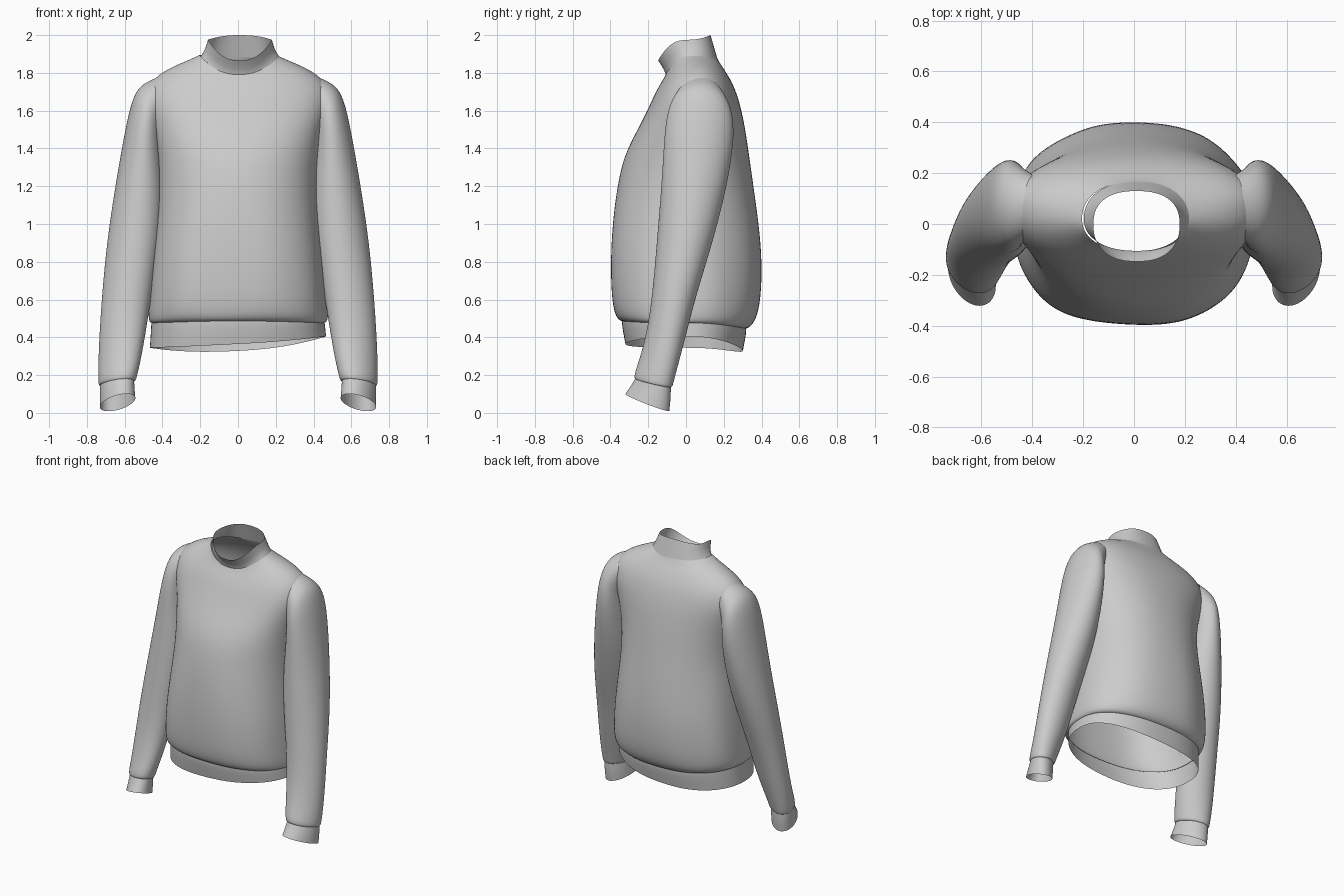
import bpy, bmesh, math

fabric = bpy.data.materials.new("light grey fabric")
fabric.diffuse_color = (0.6, 0.6, 0.6, 1)
SEG = 40


def power(v, e):
    return math.copysign(abs(v) ** e, v)


def loft(name, rings):
    """Skin a list of closed rings into an open, smooth cloth tube."""
    bm = bmesh.new()
    rows = [[bm.verts.new(p) for p in ring] for ring in rings]
    for low, high in zip(rows, rows[1:]):
        for i in range(SEG):
            j = (i + 1) % SEG
            bm.faces.new((low[i], low[j], high[j], high[i]))
    bmesh.ops.recalc_face_normals(bm, faces=bm.faces)
    mesh = bpy.data.meshes.new(name)
    bm.to_mesh(mesh)
    bm.free()
    mesh.materials.append(fabric)
    obj = bpy.data.objects.new(name, mesh)
    bpy.context.collection.objects.link(obj)
    obj.modifiers.new("smooth", 'SUBSURF').levels = 2
    obj.modifiers["smooth"].render_levels = 2
    mesh.shade_smooth()
    return obj


def body_ring(a, ys, zs, yf, zf, yb, zb, n=2.4, fold=0.0, roll=0.0):
    """Ring through a side, front and back point; fold adds soft drapes."""
    pts = []
    for i in range(SEG):
        t = 2 * math.pi * i / SEG
        c, s = math.cos(t), math.sin(t)
        ye, ze = (yb, zb) if s > 0 else (yf, zf)
        u, v = power(c, 2 / n), abs(power(s, 2 / n))
        k = 1 + fold * (math.sin(5 * t + 0.6) + 0.6 * math.sin(8 * t))
        pts.append((a * u * k, ys + (ye - ys) * v * k,
                    zs + (ze - zs) * s * s + roll * c))
    return pts


def sleeve_ring(xi, zi, xo, zo, yf, yb, dz=0.0, skew=0.0):
    """Ring between an inner and an outer point, tilted and skewed forward."""
    pts = []
    for i in range(SEG):
        t = 2 * math.pi * i / SEG
        c, s = math.cos(t), math.sin(t)
        pts.append(((xi + xo) / 2 + (xo - xi) / 2 * c + skew * s,
                    (yf + yb) / 2 + (yb - yf) / 2 * s,
                    (zi + zo) / 2 + (zo - zi) / 2 * c - dz * s))
    return pts


# Torso with sloping shoulders, from hem seam up to neck seam
loft("torso", [body_ring(*r) for r in [
    (0.455, 0.0, 0.475, -0.335, 0.485, 0.315, 0.445),
    (0.470, 0.0, 0.480, -0.355, 0.490, 0.335, 0.450),
    (0.478, 0.0, 0.51, -0.380, 0.520, 0.370, 0.490, 2.4, 0.006),
    (0.475, 0.0, 0.60, -0.398, 0.620, 0.395, 0.600, 2.4, 0.010),
    (0.458, 0.0, 0.80, -0.402, 0.820, 0.402, 0.800, 2.4, 0.008),
    (0.435, 0.01, 1.00, -0.390, 1.020, 0.385, 1.000, 2.3, 0.006),
    (0.420, 0.02, 1.20, -0.365, 1.200, 0.355, 1.220, 2.2),
    (0.430, 0.04, 1.38, -0.330, 1.360, 0.330, 1.400, 2.2),
    (0.465, 0.06, 1.54, -0.262, 1.490, 0.308, 1.540, 2.2),
    (0.500, 0.07, 1.66, -0.205, 1.600, 0.285, 1.640, 2.2),
    (0.470, 0.07, 1.755, -0.170, 1.680, 0.255, 1.730, 2.2),
    (0.370, 0.06, 1.825, -0.140, 1.735, 0.215, 1.800, 2.2),
    (0.260, 0.04, 1.868, -0.118, 1.770, 0.180, 1.850, 2.2),
    (0.205, 0.02, 1.895, -0.108, 1.790, 0.165, 1.880, 2.2),
]])

# Ribbed waistband, slightly inset under the torso and open below
loft("waistband", [body_ring(*r) for r in [
    (0.460, 0.0, 0.480, -0.340, 0.490, 0.320, 0.450, 2.3),
    (0.462, 0.0, 0.450, -0.340, 0.460, 0.320, 0.420, 2.3, 0, 0.01),
    (0.468, 0.0, 0.375, -0.322, 0.365, 0.302, 0.328, 2.3, 0, 0.03),
]])

# Standing collar, leaning forward with a lower front
collar = loft("collar", [body_ring(*r) for r in [
    (0.208, 0.02, 1.888, -0.106, 1.785, 0.168, 1.872, 2.2),
    (0.190, 0.02, 1.915, -0.112, 1.805, 0.158, 1.905, 2.3),
    (0.178, 0.01, 1.945, -0.128, 1.835, 0.145, 1.950, 2.4),
    (0.170, 0.00, 1.975, -0.148, 1.865, 0.130, 2.000, 2.4),
]])
collar.location.x = 0.01

# Sleeves and cuffs, mirrored to both sides
sleeve = loft("sleeves", [sleeve_ring(*r) for r in [
    (0.36, 1.600, 0.430, 1.775, -0.04, 0.19),
    (0.40, 1.520, 0.525, 1.735, -0.085, 0.23),
    (0.40, 1.440, 0.568, 1.640, -0.108, 0.255),
    (0.395, 1.340, 0.605, 1.460, -0.118, 0.250, 0.01),
    (0.385, 1.150, 0.650, 1.200, -0.130, 0.205, 0.03, 0.01),
    (0.405, 0.920, 0.692, 0.920, -0.150, 0.135, 0.04, 0.02),
    (0.455, 0.650, 0.717, 0.650, -0.172, 0.050, 0.04, 0.02),
    (0.485, 0.450, 0.732, 0.430, -0.198, 0.000, 0.03, 0.02),
    (0.515, 0.290, 0.736, 0.270, -0.240, -0.040, 0.02, 0.03),
    (0.538, 0.195, 0.736, 0.175, -0.275, -0.065, 0.02, 0.03),
    (0.545, 0.165, 0.732, 0.150, -0.272, -0.072, 0.02, 0.03),
    (0.560, 0.160, 0.720, 0.150, -0.258, -0.085, 0.02, 0.03),
]])
cuff = loft("cuffs", [sleeve_ring(*r) for r in [
    (0.555, 0.175, 0.725, 0.165, -0.264, -0.080, 0.02, 0.03),
    (0.553, 0.120, 0.727, 0.110, -0.290, -0.080, 0.03, 0.03),
    (0.548, 0.065, 0.727, 0.045, -0.322, -0.088, 0.045, 0.03),
]])
for part in (sleeve, cuff):
    part.modifiers.new("both sides", 'MIRROR').use_mirror_merge = False
